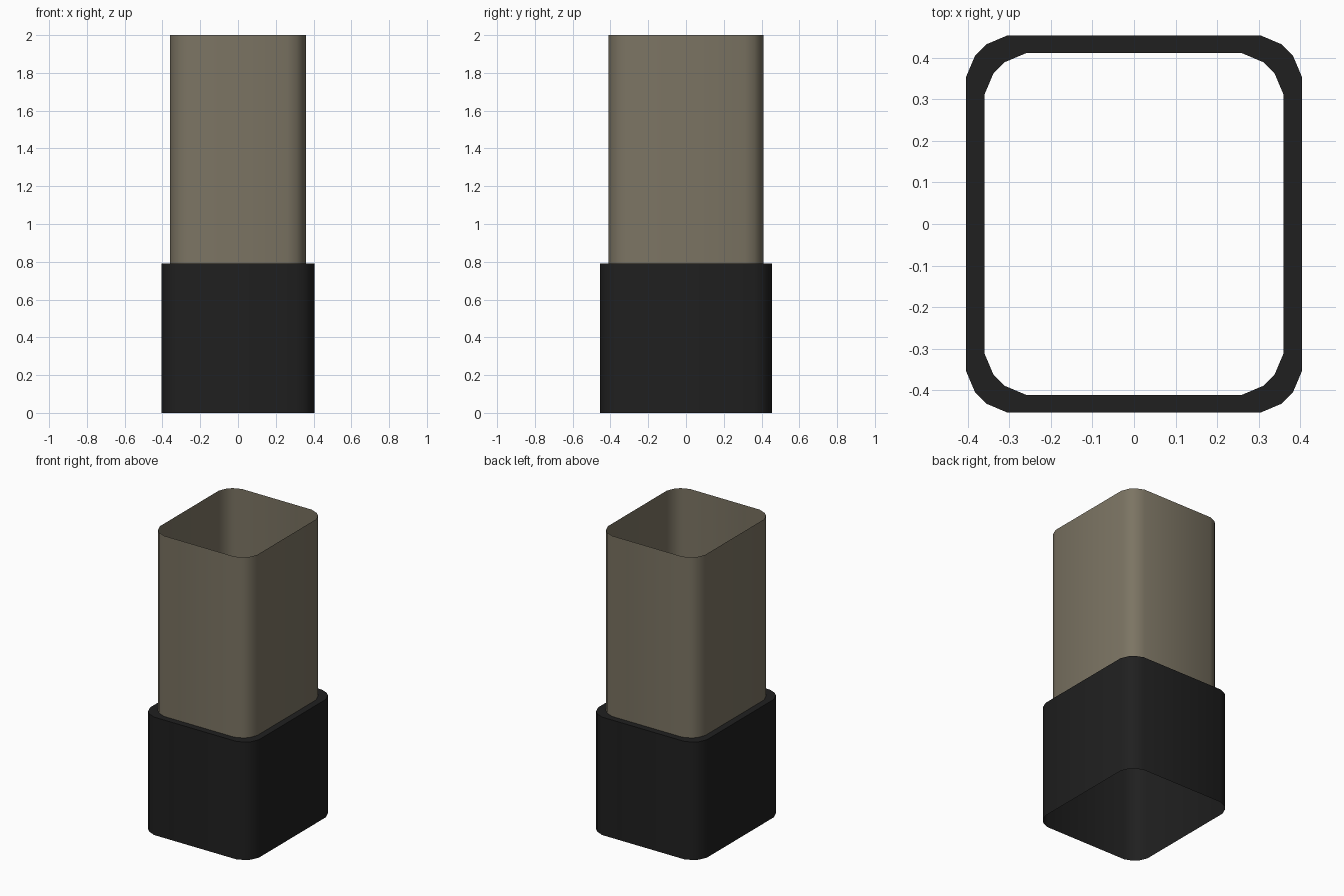
import bpy, bmesh, math

if "Cube" in bpy.data.objects:
    bpy.data.objects.remove(bpy.data.objects["Cube"])

# Corner cut, as insets from the sharp corner
CORNER = [(0.0, 0.1), (0.022, 0.048), (0.048, 0.022), (0.1, 0.0)]


def outline(hx, hy):
    """Counter-clockwise rounded rectangle."""
    q = [(hx - a, hy - b) for a, b in CORNER]
    r = q[::-1]
    return (q + [(-x, y) for x, y in r] + [(-x, -y) for x, y in q]
            + [(x, -y) for x, y in r])


def material(name, rgb):
    m = bpy.data.materials.new(name)
    m.diffuse_color = (*rgb, 1.0)
    m.use_nodes = True
    m.node_tree.nodes["Principled BSDF"].inputs["Base Color"].default_value = m.diffuse_color
    return m


def open_shell(name, levels, mat):
    """Skin a stack of (half width, half depth, z) outlines, ends left open."""
    bm = bmesh.new()
    loops = [[bm.verts.new((x, y, z)) for x, y in outline(hx, hy)]
             for hx, hy, z in levels]
    for lo, hi in zip(loops, loops[1:]):
        n = len(lo)
        for i in range(n):
            j = (i + 1) % n
            bm.faces.new((lo[i], lo[j], hi[j], hi[i]))
    me = bpy.data.meshes.new(name)
    bm.to_mesh(me)
    bm.free()
    me.materials.append(mat)
    ob = bpy.data.objects.new(name, me)
    bpy.context.collection.objects.link(ob)
    bpy.ops.object.select_all(action='DESELECT')
    ob.select_set(True)
    bpy.context.view_layer.objects.active = ob
    bpy.ops.object.shade_smooth_by_angle(angle=math.radians(35))
    return ob


black = material("black", (0.014, 0.014, 0.014))
tan = material("tan", (0.2, 0.175, 0.125))

# Wide lower sleeve with its flat top rim
open_shell("lower_sleeve", [(0.404, 0.454, 0), (0.404, 0.454, 0.79),
                            (0.36, 0.411, 0.79)], black)

# Thin-walled upper tube, open at the top
open_shell("upper_tube", [(0.36, 0.411, 0.79), (0.36, 0.411, 2.0)], tan)
